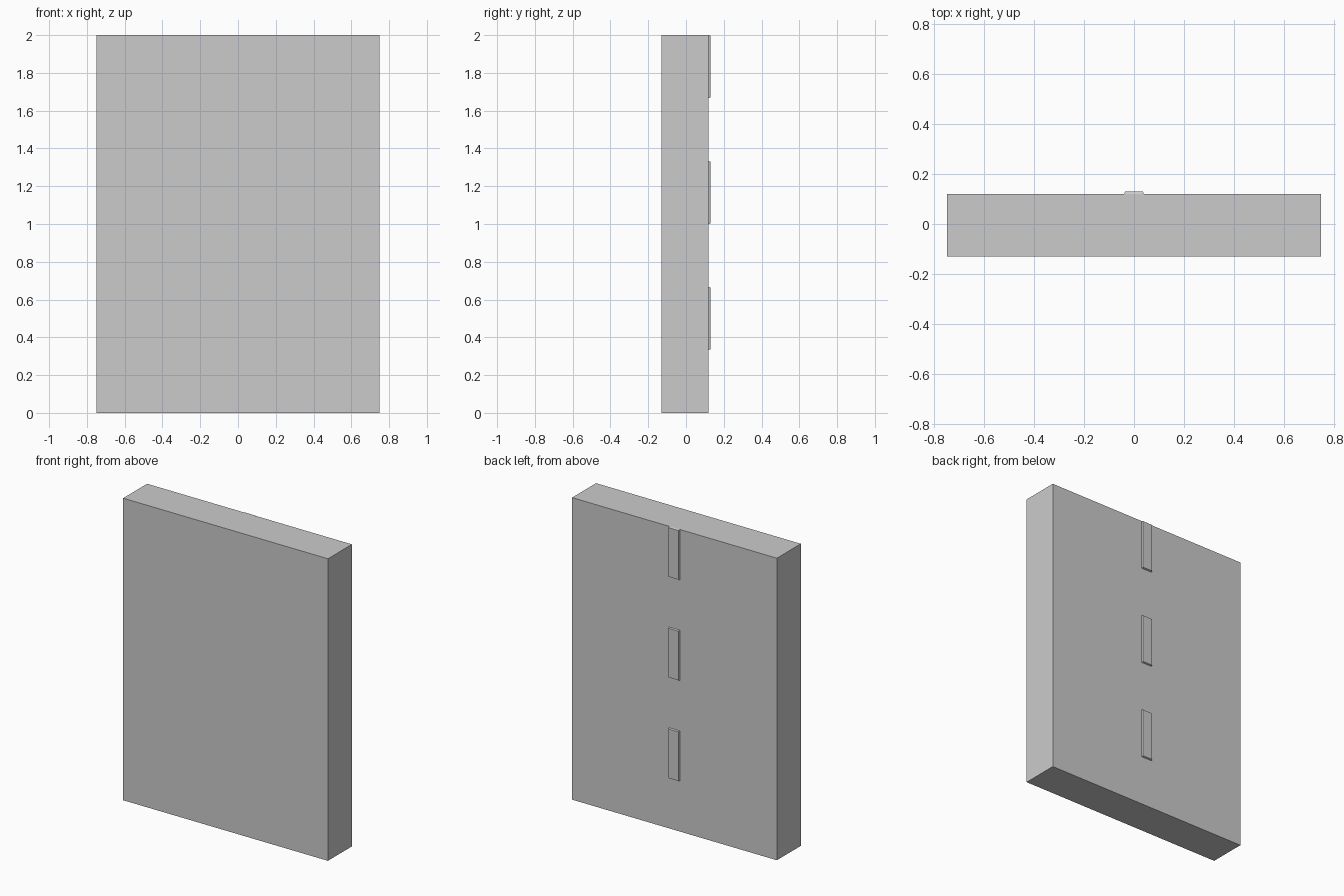
import bpy, bmesh

if "Cube" in bpy.data.objects:
    bpy.data.objects.remove(bpy.data.objects["Cube"])

SLAB_BACK = 0.12   # y of the slab face that carries the strips
RAISE = 0.01       # strip thickness


def block(name, x, y, z, taper=0.0):
    """Box between the given ranges; taper insets the +y face."""
    bm = bmesh.new()
    bmesh.ops.create_cube(bm, size=1)
    for v in bm.verts:
        inset = taper if v.co.y > 0 else 0.0
        v.co = (x[1] - inset if v.co.x > 0 else x[0] + inset,
                y[1] if v.co.y > 0 else y[0],
                z[1] - inset if v.co.z > 0 else z[0] + inset)
    mesh = bpy.data.meshes.new(name)
    bm.to_mesh(mesh)
    bm.free()
    obj = bpy.data.objects.new(name, mesh)
    bpy.context.collection.objects.link(obj)
    return obj


# Main slab
block("slab", (-0.75, 0.75), (-0.13, SLAB_BACK), (0, 2))

# Three evenly spaced raised dashes with slightly sloped sides
for i in range(3):
    top = 2 * (i + 1) / 3
    block(f"dash_{i + 1}", (-0.04, 0.04), (SLAB_BACK, SLAB_BACK + RAISE),
          (top - 1 / 3, top), taper=0.004)
